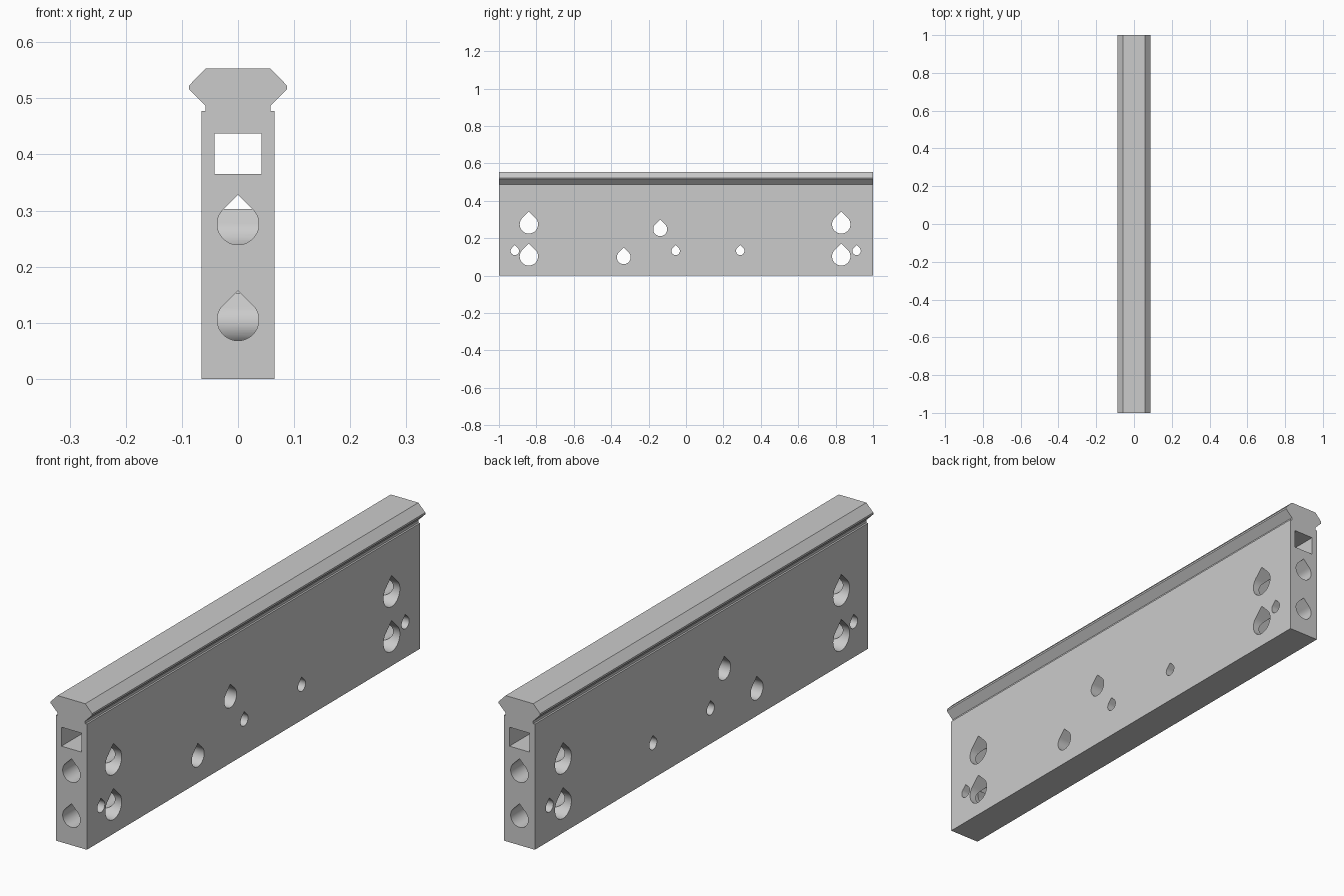
import bpy, bmesh, math
from mathutils import Vector

if "Cube" in bpy.data.objects:
    bpy.data.objects.remove(bpy.data.objects["Cube"])

grey = bpy.data.materials.new("plain grey")
grey.use_nodes = True
GREY = (0.6, 0.6, 0.6, 1)
grey.diffuse_color = GREY
grey.node_tree.nodes["Principled BSDF"].inputs["Base Color"].default_value = GREY


def prism(name, outline, axis, length, centre=(0, 0, 0)):
    """Extrude an (across, up) outline along x or y, centred on a point."""
    def place(u, v, t):
        return Vector((t, u, v) if axis == "x" else (u, t, v)) + Vector(centre)
    bm = bmesh.new()
    ends = [[bm.verts.new(place(u, v, t)) for u, v in outline]
            for t in (-length / 2, length / 2)]
    for ring in ends:
        bm.faces.new(ring)
    n = len(outline)
    for i in range(n):
        j = (i + 1) % n
        bm.faces.new((ends[0][i], ends[0][j], ends[1][j], ends[1][i]))
    bmesh.ops.recalc_face_normals(bm, faces=bm.faces)
    mesh = bpy.data.meshes.new(name)
    bm.to_mesh(mesh)
    bm.free()
    mesh.materials.append(grey)
    obj = bpy.data.objects.new(name, mesh)
    bpy.context.collection.objects.link(obj)
    return obj


def teardrop(r, steps=36):
    """Circle whose top closes in a 45 degree point."""
    arc = [math.radians(135 + 270 * i / steps) for i in range(steps + 1)]
    return [(r * math.cos(a), r * math.sin(a)) for a in arc] + [(0, r * math.sqrt(2))]


def combine(target, tool, operation):
    """Apply a boolean and discard the tool."""
    tool.hide_render = True
    mod = target.modifiers.new("shape", "BOOLEAN")
    mod.operation, mod.object, mod.solver = operation, tool, "EXACT"
    bpy.context.view_layer.objects.active = target
    bpy.ops.object.modifier_apply(modifier=mod.name)
    bpy.data.objects.remove(tool)


# Body with flared dovetail rail on top
half = [(0.065, 0), (0.065, 0.477), (0.058, 0.477), (0.058, 0.487),
        (0.087, 0.516), (0.087, 0.523), (0.058, 0.553)]
body = prism("rail_body", half + [(-x, z) for x, z in reversed(half)], "y", 2)

# Lengthwise slot and rod channels
slot = [(-0.042, 0.365), (0.042, 0.365), (0.042, 0.437), (-0.042, 0.437)]
combine(body, prism("slot_cutter", slot, "y", 2.2), "DIFFERENCE")
ROD_HEIGHTS = (0.105, 0.276)
for z in ROD_HEIGHTS:
    combine(body, prism("rod_cutter", teardrop(0.037), "y", 2.2, (0, 0, z)), "DIFFERENCE")

# Large and small cross holes at both ends
for y in (-0.84, 0.83):
    for z in ROD_HEIGHTS:
        combine(body, prism("large_cutter", teardrop(0.049), "x", 0.4, (0, y, z - 0.002)), "DIFFERENCE")
for y in (-0.915, 0.912):
    combine(body, prism("small_cutter", teardrop(0.0225), "x", 0.4, (0, y, 0.132)), "DIFFERENCE")

# Sleeved cross holes in the middle, crossing the rod channels
for y, z, r in ((-0.333, 0.098, 0.037), (-0.138, 0.248, 0.037),
                (-0.055, 0.132, 0.0225), (0.29, 0.132, 0.0225)):
    combine(body, prism("sleeve", teardrop(r + 0.002), "x", 0.124, (0, y, z)), "UNION")
    combine(body, prism("sleeve_cutter", teardrop(r), "x", 0.4, (0, y, z)), "DIFFERENCE")

bpy.ops.object.select_all(action="DESELECT")
body.select_set(True)
bpy.context.view_layer.objects.active = body
bpy.ops.object.shade_smooth_by_angle(angle=math.radians(30))
